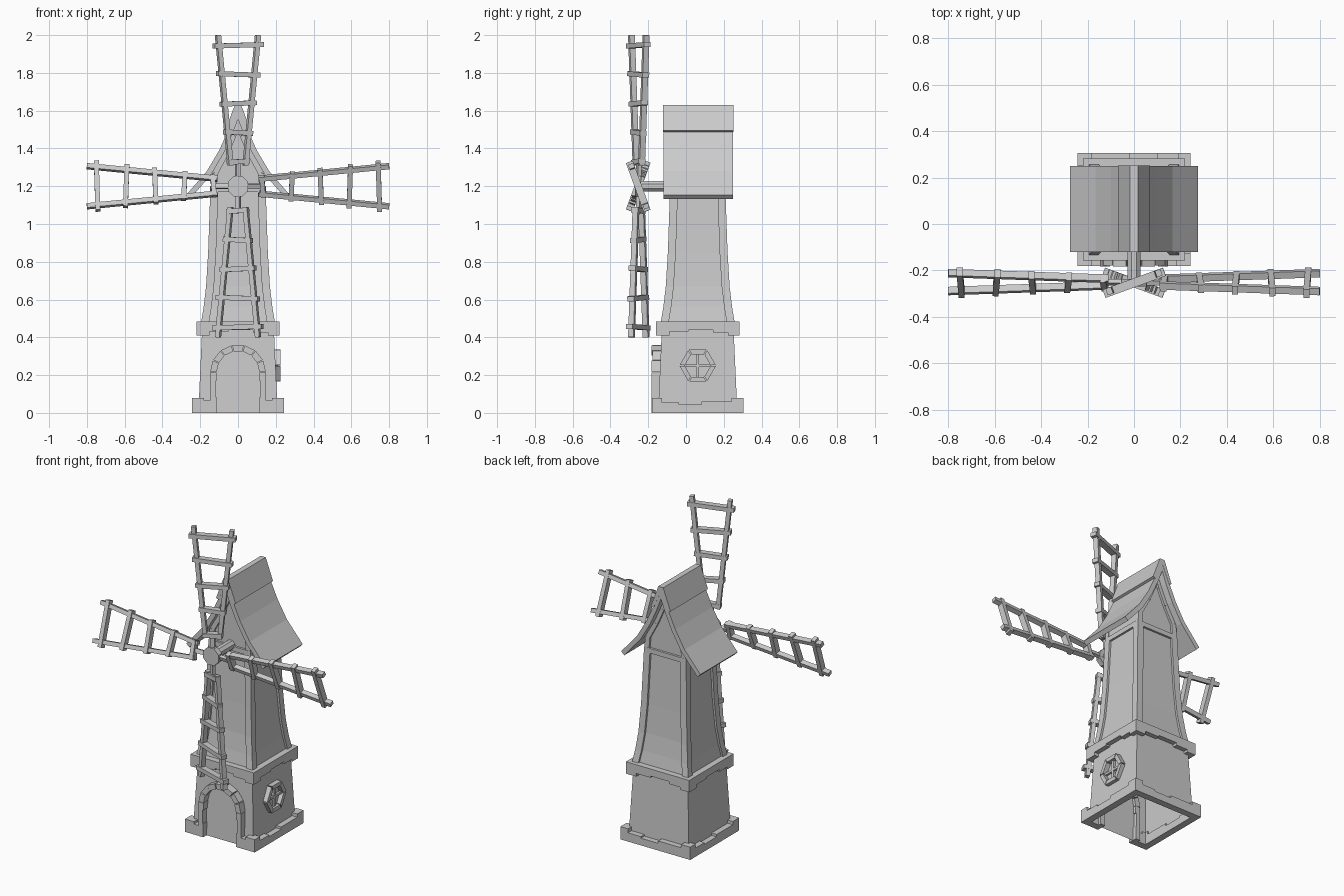
import bpy, bmesh
from math import pi, sin, cos, radians
from mathutils import Matrix, Vector

cube = bpy.data.objects.get("Cube")
if cube:
    bpy.data.objects.remove(cube)

grey = bpy.data.materials.new("plain_grey")
grey.use_nodes = True
grey.diffuse_color = (0.6, 0.6, 0.6, 1)
grey.node_tree.nodes["Principled BSDF"].inputs["Base Color"].default_value = (0.6, 0.6, 0.6, 1)

CY = 0.062                                  # tower centre in y
TOWER = Matrix.Translation((0, CY, 0))
HUB = Matrix.Translation((0, -0.25, 1.2))


def loft(bm, sections, mat=Matrix(), caps=True):
    """Skin a list of equal-length loops."""
    rings = [[bm.verts.new(mat @ Vector(p)) for p in s] for s in sections]
    n = len(rings[0])
    for a, b in zip(rings, rings[1:]):
        for i in range(n):
            bm.faces.new((a[i], a[(i + 1) % n], b[(i + 1) % n], b[i]))
    if caps:
        bm.faces.new(rings[0][::-1])
        bm.faces.new(rings[-1])


def prism(bm, poly, y0, y1, mat=Matrix()):
    """Extrude an x/z outline along y."""
    loft(bm, [[(x, y, z) for x, z in poly] for y in (y0, y1)], mat)


def bar(bm, a, b, width, y0, y1, mat=Matrix()):
    """Straight timber between two x/z points."""
    a, b = Vector(a), Vector(b)
    d = (b - a).normalized()
    n = Vector((-d.y, d.x)) * width / 2
    prism(bm, [a - n, b - n, b + n, a + n], y0, y1, mat)


def square(x0, x1, y0, y1, z):
    return [(x0, y0, z), (x1, y0, z), (x1, y1, z), (x0, y1, z)]


def finish(name, bm):
    bmesh.ops.recalc_face_normals(bm, faces=bm.faces)
    mesh = bpy.data.meshes.new(name)
    bm.to_mesh(mesh)
    bm.free()
    mesh.materials.append(grey)
    obj = bpy.data.objects.new(name, mesh)
    bpy.context.collection.objects.link(obj)


def turn(k):
    return TOWER @ Matrix.Rotation(k * pi / 2, 4, 'Z')


# Lower storey: open, slightly tapered shell
bm = bmesh.new()
loft(bm, [square(-h, h, -h, h, z) for h, z in ((0.21, 0), (0.19, 0.44))], TOWER, False)
finish("lower_walls", bm)

# Base course with stepped top, broken at the doorway
bm = bmesh.new()
H = 0.243
for k in range(1, 4):
    steps = [(-H, 0), (H, 0), (H, 0.08), (0.18, 0.08), (0.18, 0.06), (0.02, 0.06),
             (0.02, 0.045), (-0.1, 0.045), (-0.1, 0.055), (-0.19, 0.055), (-0.19, 0.08), (-H, 0.08)]
    prism(bm, steps, -H, -0.2, turn(k))
for s in (-1, 1):
    corner = [(s * x, z) for x, z in ((H, 0), (0.145, 0), (0.145, 0.065), (0.18, 0.065), (0.18, 0.08), (H, 0.08))]
    prism(bm, corner, -H, -0.2, TOWER)
finish("base_course", bm)

# Band between storeys with stepped lower edge
bm = bmesh.new()
B = 0.22
for k in range(4):
    steps = [(-B, 0.485), (-B, 0.41), (-0.15, 0.41), (-0.15, 0.43), (-0.05, 0.43), (-0.05, 0.44),
             (0.08, 0.44), (0.08, 0.425), (0.16, 0.425), (0.16, 0.41), (B, 0.41), (B, 0.485)]
    prism(bm, steps, -B, -0.17, turn(k))
finish("stone_band", bm)

# Flared upper tower: recessed core and corner posts
flare = [(0.197, 0.47), (0.182, 0.56), (0.169, 0.67), (0.158, 0.85), (0.146, 1.2)]
bm = bmesh.new()
loft(bm, [square(-h + 0.013, h - 0.013, -h + 0.013, h - 0.013, z) for h, z in flare], TOWER)
finish("upper_walls", bm)

bm = bmesh.new()
for k in range(4):
    loft(bm, [square(h - 0.042, h, h - 0.042, h, z) for h, z in flare], turn(k))
    bar(bm, (-0.13, 1.185), (0.13, 1.185), 0.03, -0.147, -0.11, turn(k))
finish("corner_posts", bm)

# Gable walls with raised rafters
bm = bmesh.new()
gable = [(-0.14, 1.19), (0.14, 1.19), (0.135, 1.28), (0.08, 1.38), (0.035, 1.48), (0.008, 1.56), (-0.008, 1.56),
         (-0.035, 1.48), (-0.08, 1.38), (-0.135, 1.28)]
prism(bm, gable, -0.133, 0.133, TOWER)
finish("gable_wall", bm)

bm = bmesh.new()
for k in (0, 2):
    for s in (-1, 1):
        path = [(s * 0.13, 1.17), (s * 0.122, 1.27), (s * 0.068, 1.37), (s * 0.024, 1.47), (0, 1.55)]
        for a, b in zip(path, path[1:]):
            bar(bm, a, b, 0.032, -0.146, -0.12, turn(k))
finish("gable_rafters", bm)

# Curved roof slopes and thicker ridge cap
outer = [(0.0, 1.615), (0.054, 1.49), (0.1, 1.39), (0.165, 1.28), (0.275, 1.153)]
inner = [(0.255, 1.132), (0.142, 1.262), (0.074, 1.378), (0.028, 1.48), (0.0, 1.555)]
bm = bmesh.new()
for s in (-1, 1):
    prism(bm, [(s * x, z) for x, z in outer + inner], -0.12, 0.25)
finish("roof_slopes", bm)

bm = bmesh.new()
half = [(0.017, 1.63), (0.068, 1.494), (0.05, 1.486), (0.0, 1.6)]
prism(bm, half + [(-x, z) for x, z in half[-2::-1]], -0.121, 0.251)
finish("ridge_cap", bm)

# Door surround: jamb stones and arch stones
bm = bmesh.new()
for s in (-1, 1):
    for z0, z1, w in ((0, 0.085, 0.115), (0.085, 0.17, 0.119), (0.17, 0.215, 0.113)):
        xs = (s * w, s * 0.147)
        prism(bm, [(xs[0], z0), (xs[1], z0), (xs[1], z1), (xs[0], z1)], -0.182, -0.12)
stones = 7
for i in range(stones):
    a0, a1 = pi * i / stones + 0.015, pi * (i + 1) / stones - 0.015
    ring = [(r * cos(a), 0.215 + r * sin(a)) for r, a in
            ((0.113, a0), (0.147, a0), (0.147, a1), (0.113, a1))]
    prism(bm, ring, -0.182 + 0.004 * (i % 2), -0.12)
finish("door_arch", bm)

# Hexagonal window on the left wall
bm = bmesh.new()
WIN = turn(1) @ Matrix.Translation((0, 0, 0.25))
for i in range(6):
    a0, a1 = i * pi / 3 + 0.03, (i + 1) * pi / 3 - 0.03
    ring = [(r * cos(a), r * sin(a)) for r, a in ((0.068, a0), (0.096, a0), (0.096, a1), (0.068, a1))]
    prism(bm, ring, -0.226, -0.19, WIN)
bar(bm, (-0.07, 0), (0.07, 0), 0.014, -0.212, -0.19, WIN)
bar(bm, (0, -0.062), (0, 0.062), 0.014, -0.212, -0.19, WIN)
finish("hex_window", bm)

# Shaft and hub
bm = bmesh.new()


def disc(r, y0, y1):
    pts = [(r * cos(pi * (i + 0.5) / 4), 1.2 + r * sin(pi * (i + 0.5) / 4)) for i in range(8)]
    prism(bm, pts, y0, y1)


disc(0.03, -0.25, -0.05)
disc(0.058, -0.27, -0.237)
finish("shaft_and_hub", bm)

# Four pitched ladder sails
for k, name in enumerate(("top", "right", "bottom", "left")):
    bm = bmesh.new()
    M = HUB @ Matrix.Rotation(k * pi / 2, 4, 'Y') @ Matrix.Rotation(radians(20), 4, 'Z')
    bar(bm, (0, 0.03), (0, 0.14), 0.026, -0.01, 0.01, M)
    for s in (-1, 1):
        bar(bm, (s * 0.042, 0.11), (s * 0.113, 0.8), 0.025, -0.015, 0.015, M)
    for i in range(5):
        r = 0.13 + 0.154 * i
        w = 0.058 + 0.02 * i
        tilt = 0.004 * (-1) ** i
        bar(bm, (-w, r - tilt), (w, r + tilt), 0.026, -0.022, 0.016, M)
    finish(name + "_sail", bm)
